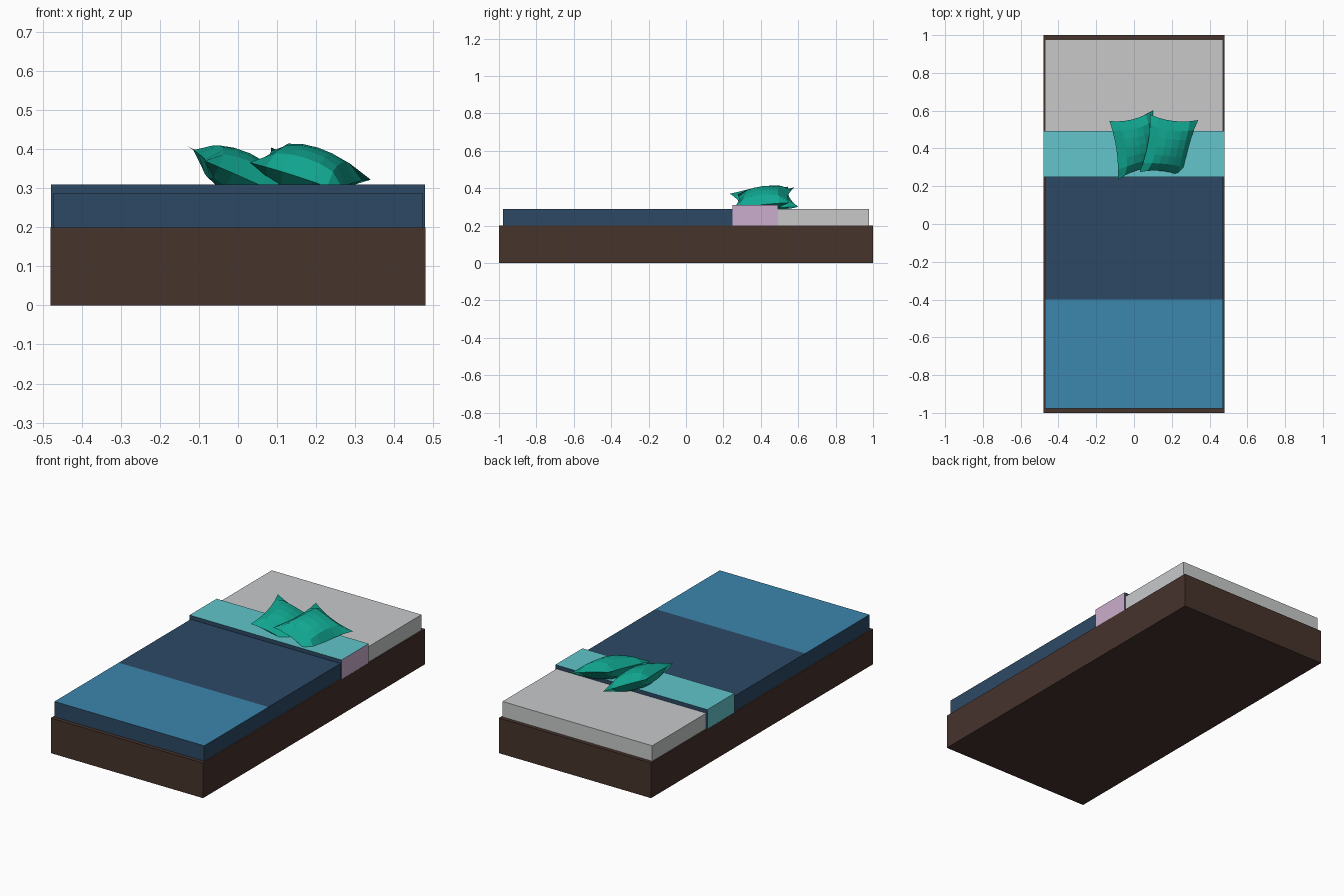
import bpy, bmesh, math
from mathutils import Vector

if "Cube" in bpy.data.objects:
    bpy.data.objects.remove(bpy.data.objects["Cube"])


def lin(c):
    c /= 255
    return c / 12.92 if c <= 0.04045 else ((c + 0.055) / 1.055) ** 2.4


def material(name, r, g, b):
    m = bpy.data.materials.new(name)
    m.diffuse_color = (lin(r), lin(g), lin(b), 1)
    m.use_nodes = True
    m.node_tree.nodes["Principled BSDF"].inputs["Base Color"].default_value = m.diffuse_color
    return m


BROWN = material("dark_wood", 70, 51, 44)
GREY = material("sheet_grey", 200, 201, 202)
NAVY = material("blanket_navy", 44, 73, 101)
BLUE = material("blanket_blue", 60, 134, 173)
CYAN = material("fold_cyan", 98, 197, 203)
PINK = material("fold_pink", 204, 174, 205)
GREEN = material("cushion_green", 17, 168, 146)


def finish(bm, name, mats):
    me = bpy.data.meshes.new(name)
    bmesh.ops.recalc_face_normals(bm, faces=bm.faces[:])
    bm.to_mesh(me)
    bm.free()
    for m in mats:
        me.materials.append(m)
    ob = bpy.data.objects.new(name, me)
    bpy.context.collection.objects.link(ob)
    return ob


def box(name, lo, hi, mats, rule=None, cut_y=None):
    """Box from corner to corner; rule(normal, centre) picks the material."""
    bm = bmesh.new()
    bmesh.ops.create_cube(bm, size=1)
    for v in bm.verts:
        v.co = [lo[i] + (v.co[i] + 0.5) * (hi[i] - lo[i]) for i in range(3)]
    if cut_y is not None:
        bmesh.ops.bisect_plane(bm, geom=bm.verts[:] + bm.edges[:] + bm.faces[:],
                               plane_co=(0, cut_y, 0), plane_no=(0, 1, 0))
    bm.normal_update()
    if rule:
        for f in bm.faces:
            f.material_index = rule(f.normal, f.calc_center_median())
    return finish(bm, name, mats)


def cushion(name, corners, puff, n=6, pinch=0.13):
    """Soft square pad: corners in order left-front, right-front, right-back, left-back."""
    a, b, c, d = (Vector(p) for p in corners)
    up = (c - a).cross(d - b).normalized()
    bm = bmesh.new()
    grid = {}
    for side in (1, -1):
        for i in range(n + 1):
            for j in range(n + 1):
                rim = i in (0, n) or j in (0, n)
                if rim and side < 0:
                    grid[side, i, j] = grid[1, i, j]
                    continue
                u, v = 2 * i / n - 1, 2 * j / n - 1
                # edges bow inwards, leaving pointed corners
                s = (u * (1 - pinch * (1 - v * v)) + 1) / 2
                t = (v * (1 - pinch * (1 - u * u)) + 1) / 2
                h = puff * ((1 - u * u) * (1 - v * v)) ** 0.5
                p = (a.lerp(b, s)).lerp(d.lerp(c, s), t) + up * h * side
                grid[side, i, j] = bm.verts.new(p)
        for i in range(n):
            for j in range(n):
                bm.faces.new([grid[side, i, j], grid[side, i + 1, j],
                              grid[side, i + 1, j + 1], grid[side, i, j + 1]])
    return finish(bm, name, [GREEN])


# Bed base
box("bed_base", (-0.48, -1, 0), (0.48, 1, 0.2), [BROWN])

# Bare mattress end
box("mattress", (-0.472, 0.4, 0.199), (0.472, 0.978, 0.288), [GREY])

# Blanket: navy, with a lighter foot end on the top only
box("blanket", (-0.472, -0.978, 0.199), (0.472, 0.3, 0.288), [NAVY, BLUE],
    lambda n, c: 1 if n.z > 0.5 and c.y < -0.4 else 0, cut_y=-0.4)

# Turned-back fold: cyan top and left end, pink right end, navy front and back
box("blanket_fold", (-0.479, 0.248, 0.199), (0.479, 0.492, 0.31), [NAVY, CYAN, PINK],
    lambda n, c: 2 if n.x > 0.5 else (1 if n.z > 0.5 or n.x < -0.5 else 0))

# Two leaning cushions
cushion("left_cushion", [(-0.085, 0.235, 0.37), (0.14, 0.30, 0.27),
                         (0.10, 0.60, 0.30), (-0.13, 0.545, 0.408)], 0.058)
cushion("right_cushion", [(0.03, 0.275, 0.366), (0.265, 0.247, 0.29),
                          (0.34, 0.55, 0.322), (0.085, 0.58, 0.404)], 0.06)
